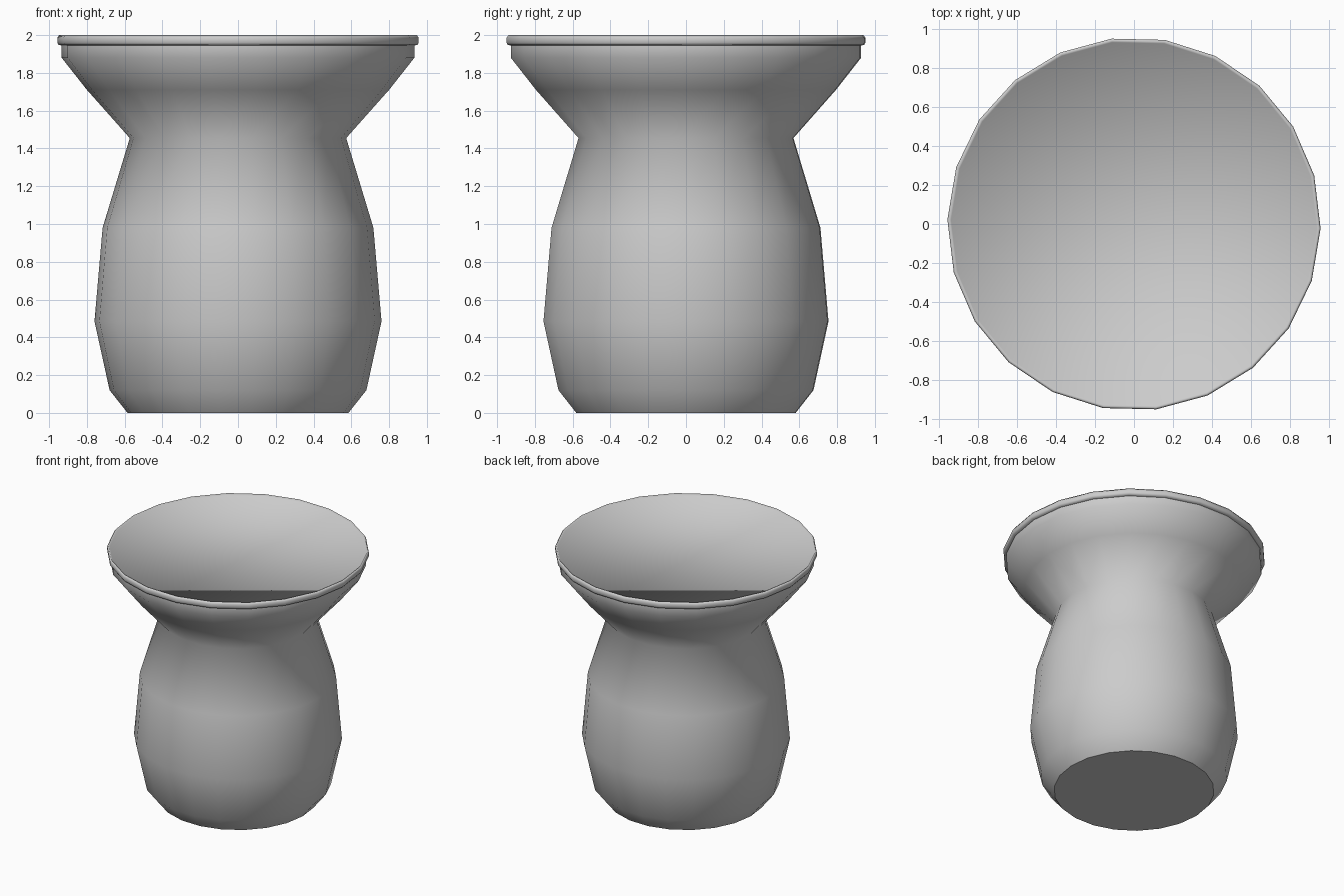
import bpy
import bmesh
import math

cube = bpy.data.objects.get("Cube")
if cube:
    bpy.data.objects.remove(cube, do_unlink=True)

SIDES = 22
PHASE = math.radians(-1.3)


def make_material(name, colour):
    mat = bpy.data.materials.new(name)
    mat.use_nodes = True
    mat.diffuse_color = colour
    for node in mat.node_tree.nodes:
        if node.type == 'BSDF_PRINCIPLED':
            node.inputs["Base Color"].default_value = colour
    return mat


def lathe(name, profile, creases, mat):
    """Turn a (radius, height) profile about z; creases lists the sharp rings."""
    bm = bmesh.new()
    angles = [PHASE + math.tau * i / SIDES for i in range(SIDES)]
    rings = [[bm.verts.new((radius * math.cos(a), radius * math.sin(a), z))
              for a in angles] for radius, z in profile]
    for low, high in zip(rings, rings[1:]):
        for i in range(SIDES):
            j = (i + 1) % SIDES
            bm.faces.new((low[i], low[j], high[j], high[i]))
    # flat base and flat top
    bm.faces.new(rings[0][::-1])
    bm.faces.new(rings[-1])
    for face in bm.faces:
        face.smooth = True
    for index in creases:
        ring = rings[index]
        for i in range(SIDES):
            bm.edges.get((ring[i], ring[(i + 1) % SIDES])).smooth = False
    mesh = bpy.data.meshes.new(name)
    bm.to_mesh(mesh)
    bm.free()
    mesh.materials.append(mat)
    obj = bpy.data.objects.new(name, mesh)
    bpy.context.collection.objects.link(obj)
    return obj


# body and flared neck
body = [(0.585, 0), (0.68, 0.12), (0.76, 0.485), (0.717, 0.98),
        (0.573, 1.455), (0.8, 1.71), (0.934, 1.88), (0.934, 1.945)]

# rounded rim with a thin lip around the slightly sunken top
rim = [(0.95, 1.948), (0.957, 1.96), (0.957, 1.985),
       (0.947, 2.0), (0.938, 1.985)]

grey = make_material("mid_grey", (0.6, 0.6, 0.6, 1))
lathe("vase", body + rim, [0, len(body) - 1], grey)
